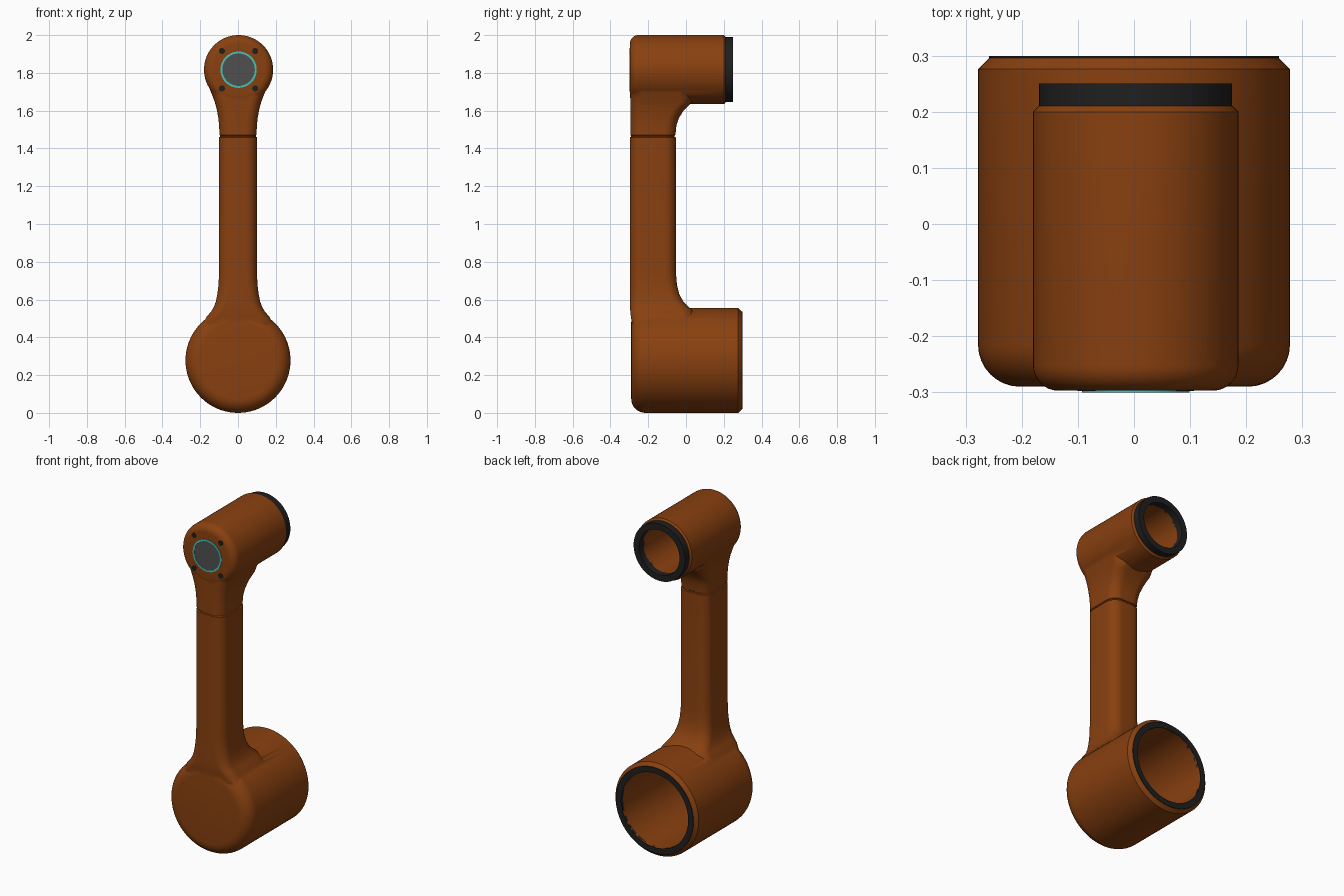
import bpy, bmesh
from math import sin, cos, pi, radians

if "Cube" in bpy.data.objects:
    bpy.data.objects.remove(bpy.data.objects["Cube"])


def material(name, colour):
    m = bpy.data.materials.new(name)
    m.use_nodes = True
    rgba = (*colour, 1)
    m.diffuse_color = rgba
    bsdf = next(n for n in m.node_tree.nodes if n.type == 'BSDF_PRINCIPLED')
    bsdf.inputs["Base Color"].default_value = rgba
    return m


ORANGE = material("burnt orange", (0.25, 0.052, 0.005))
BLACK = material("black rubber", (0.014, 0.014, 0.015))
GREY = material("dark grey", (0.08, 0.08, 0.08))
TEAL = material("teal", (0.06, 0.56, 0.50))


def skin(name, rings, mat, loop=False):
    """Join equal rings of points into a closed solid."""
    bm = bmesh.new()
    rows = [[bm.verts.new(p) for p in ring] for ring in rings]
    n = len(rows[0])
    pairs = list(zip(rows, rows[1:]))
    if loop:
        pairs.append((rows[-1], rows[0]))
    else:
        bm.faces.new(rows[0])
        bm.faces.new(rows[-1])
    for a, b in pairs:
        for i in range(n):
            j = (i + 1) % n
            bm.faces.new((a[i], a[j], b[j], b[i]))
    bmesh.ops.recalc_face_normals(bm, faces=bm.faces)
    me = bpy.data.meshes.new(name)
    bm.to_mesh(me)
    bm.free()
    me.materials.append(mat)
    ob = bpy.data.objects.new(name, me)
    bpy.context.collection.objects.link(ob)
    return ob


def lathe(name, centre, profile, mat, loop=False, n=72):
    """Turn (radius, y) points about an axis along y."""
    x, z = centre
    rings = [[(x + r * cos(2 * pi * i / n), y, z + r * sin(2 * pi * i / n))
              for i in range(n)] for r, y in profile]
    return skin(name, rings, mat, loop)


def tube(name, centre, r_in, r_out, y0, y1, mat):
    return lathe(name, centre, [(r_in, y0), (r_out, y0), (r_out, y1), (r_in, y1)], mat, True)


def cup(name, centre, r, front, back, rounding, chamfer):
    arc = [i * pi / 16 for i in range(9)]
    prof = [(r - rounding + rounding * sin(t), front + rounding - rounding * cos(t)) for t in arc]
    prof += [(r, back - chamfer), (r - chamfer, back)]
    return lathe(name, centre, prof, ORANGE)


def section(z, hw, yf, yb, rad):
    """Rounded rectangle at height z."""
    pts = []
    corners = [(hw, yb, 0), (-hw, yb, 1), (-hw, yf, 2), (hw, yf, 3)]
    for cx, cy, q in corners:
        ox = cx - rad if cx > 0 else cx + rad
        oy = cy - rad if cy == yb else cy + rad
        for k in range(9):
            a = q * pi / 2 + k * pi / 16
            pts.append((ox + rad * cos(a), oy + rad * sin(a), z))
    return pts


def combine(target, tool, operation):
    mod = target.modifiers.new(operation.title(), 'BOOLEAN')
    mod.operation = operation
    mod.solver = 'EXACT'
    mod.object = tool
    bpy.context.view_layer.objects.active = target
    bpy.ops.object.modifier_apply(modifier=mod.name)
    bpy.data.objects.remove(tool)


LOW, TOP = (0, 0.278), (0.003, 1.817)

# Arm, flared into both joints, with a fine seam groove
stations = [
    (0.40, 0.20, -0.27, 0.04), (0.47, 0.185, -0.285, 0.04), (0.51, 0.165, -0.292, 0.04),
    (0.54, 0.14, -0.295, 0.035), (0.56, 0.128, -0.296, 0.015), (0.59, 0.117, -0.296, -0.015),
    (0.63, 0.109, -0.296, -0.036), (0.68, 0.103, -0.296, -0.048), (0.75, 0.1, -0.296, -0.054),
    (1.459, 0.1, -0.296, -0.054), (1.462, 0.094, -0.290, -0.060), (1.468, 0.094, -0.290, -0.060),
    (1.471, 0.098, -0.295, -0.056), (1.52, 0.1, -0.295, -0.051), (1.56, 0.104, -0.295, -0.038),
    (1.60, 0.111, -0.295, -0.013), (1.625, 0.117, -0.295, 0.012), (1.645, 0.123, -0.295, 0.03),
    (1.67, 0.132, -0.295, 0.03), (1.70, 0.144, -0.294, 0.03), (1.73, 0.156, -0.29, 0.03),
    (1.76, 0.164, -0.28, 0.03)]
body = skin("link_body", [section(*s, 0.06) for s in stations], ORANGE)

# Joint housings
combine(body, cup("lower_housing", LOW, 0.278, -0.29, 0.296, 0.075, 0.02), 'UNION')
combine(body, cup("upper_housing", TOP, 0.183, -0.297, 0.21, 0.045, 0.01), 'UNION')

# Hollow interior: two sockets joined by a passage through the arm
bore = [section(z, 0.065, -0.24, -0.1, 0.04) for z in (0.3, 1.8)]
combine(body, skin("passage", bore, ORANGE), 'DIFFERENCE')
combine(body, lathe("lower_socket", LOW, [(0.224, -0.245), (0.224, 0.4)], ORANGE), 'DIFFERENCE')
combine(body, lathe("upper_socket", TOP, [(0.135, -0.25), (0.135, 0.4)], ORANGE), 'DIFFERENCE')

# Seals on the open ends
parts = [body,
         tube("lower_seal", LOW, 0.224, 0.258, 0.28, 0.299, BLACK),
         tube("upper_seal", TOP, 0.135, 0.172, 0.20, 0.25, BLACK)]

# Front button, light ring and screws
parts.append(lathe("button", TOP, [(0.086, -0.299), (0.086, -0.292)], GREY))
parts.append(tube("light_ring", TOP, 0.086, 0.096, -0.3, -0.292, TEAL))
for sx in (-1, 1):
    for sz in (-1, 1):
        name = ("left" if sx > 0 else "right") + ("_upper" if sz > 0 else "_lower") + "_screw"
        spot = (TOP[0] + sx * 0.088, TOP[1] + sz * 0.099)
        parts.append(lathe(name, spot, [(0.016, -0.298), (0.016, -0.289)], BLACK, n=20))

# Smooth shading with sharp edges kept
bpy.ops.object.select_all(action='DESELECT')
for ob in parts:
    ob.select_set(True)
bpy.context.view_layer.objects.active = body
bpy.ops.object.shade_smooth_by_angle(angle=radians(35))
